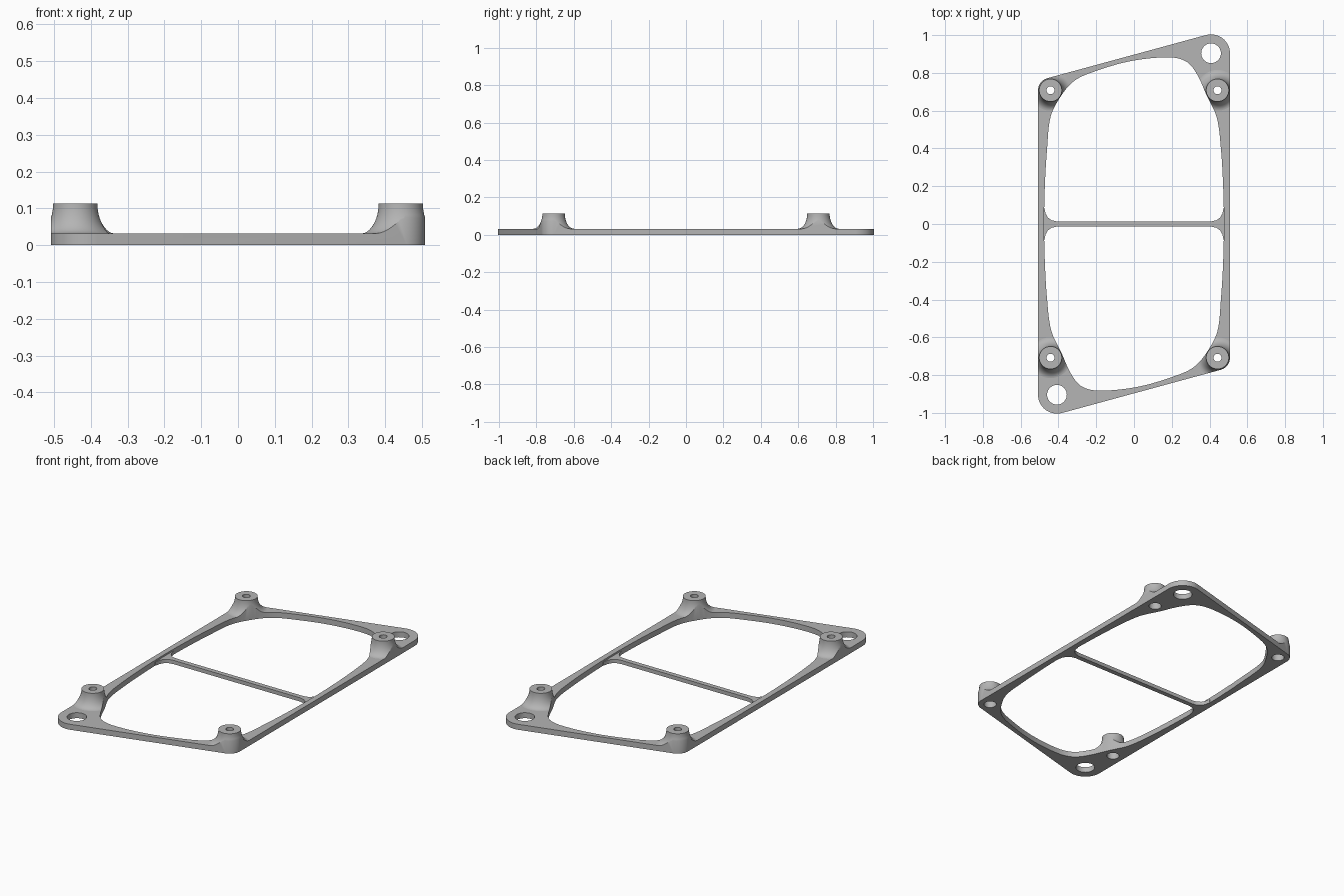
import bpy, bmesh, math
from mathutils import Vector

cube = bpy.data.objects.get("Cube")
if cube:
    bpy.data.objects.remove(cube)

grey = bpy.data.materials.new("plain grey")
grey.use_nodes = True
grey.diffuse_color = (0.46, 0.46, 0.46, 1)
grey.node_tree.nodes["Principled BSDF"].inputs["Base Color"].default_value = (0.46, 0.46, 0.46, 1)

THICK, TOP = 0.032, 0.113
POST_X, POST_Y = 0.442, 0.708
POSTS = [(sx * POST_X, sy * POST_Y) for sx in (-1, 1) for sy in (-1, 1)]
EARS = [(0.408, 0.904), (-0.408, -0.904)]


def to_object(bm, name):
    bmesh.ops.recalc_face_normals(bm, faces=bm.faces)
    mesh = bpy.data.meshes.new(name)
    bm.to_mesh(mesh)
    bm.free()
    mesh.materials.append(grey)
    obj = bpy.data.objects.new(name, mesh)
    bpy.context.collection.objects.link(obj)
    return obj


def prism(name, points, z0, z1):
    bm = bmesh.new()
    face = bm.faces.new([bm.verts.new((x, y, z0)) for x, y in points])
    up = bmesh.ops.extrude_face_region(bm, geom=[face])["geom"]
    verts = [g for g in up if isinstance(g, bmesh.types.BMVert)]
    bmesh.ops.translate(bm, vec=(0, 0, z1 - z0), verts=verts)
    return to_object(bm, name)


def lathe(name, profile, centre, steps=64):
    """Closed solid of revolution from (radius, height) points."""
    bm = bmesh.new()
    rings = []
    for r, z in profile:
        rings.append([bm.verts.new((centre[0] + r * math.cos(2 * math.pi * i / steps),
                                    centre[1] + r * math.sin(2 * math.pi * i / steps), z))
                      for i in range(steps)])
    for a, b in zip(rings, rings[1:]):
        for i in range(steps):
            j = (i + 1) % steps
            bm.faces.new((a[i], a[j], b[j], b[i]))
    bm.faces.new(rings[0])
    bm.faces.new(rings[-1])
    return to_object(bm, name)


def arc(centre, radius, start, end, steps=14):
    angles = [math.radians(start + (end - start) * i / steps) for i in range(steps + 1)]
    return [(centre[0] + radius * math.cos(a), centre[1] + radius * math.sin(a)) for a in angles]


def half_turn(points):
    return points + [(-x, -y) for x, y in points]


def smooth_loop(points, steps=6):
    """Closed Catmull-Rom curve through the points."""
    pts = [Vector(p) for p in points]
    n, out = len(pts), []
    for i in range(n):
        p0, p1, p2, p3 = (pts[(i + k) % n] for k in (-1, 0, 1, 2))
        m1 = (p2 - p0) * (p2 - p1).length / ((p2 - p1).length + (p1 - p0).length)
        m2 = (p3 - p1) * (p2 - p1).length / ((p3 - p2).length + (p2 - p1).length)
        for s in range(steps):
            t = s / steps
            p = ((2*t**3 - 3*t**2 + 1) * p1 + (t**3 - 2*t**2 + t) * m1
                 + (3*t**2 - 2*t**3) * p2 + (t**3 - t**2) * m2)
            out.append((p.x, p.y))
    return out


def combine(target, tool, operation):
    mod = target.modifiers.new("combine", "BOOLEAN")
    mod.operation, mod.object, mod.solver = operation, tool, "EXACT"
    bpy.context.view_layer.update()
    graph = bpy.context.evaluated_depsgraph_get()
    mesh = bpy.data.meshes.new_from_object(target.evaluated_get(graph))
    target.modifiers.remove(mod)
    target.data = mesh
    bpy.data.objects.remove(tool)


# Slab, larger than the frame, trimmed later
frame = prism("mounting_frame", [(-0.7, -1.2), (0.7, -1.2), (0.7, 1.2), (-0.7, 1.2)], 0, THICK)

# Posts with flared feet
flare = [(0.06 + 0.05 * (1 - math.cos(t)), TOP - (TOP - THICK) * math.sin(t))
         for t in (math.radians(88) * i / 12 for i in range(13))]
for c in POSTS:
    combine(frame, lathe("post", flare + [(0.112, 0.012)], c), "UNION")

# Outer outline: skewed plate with rounded corners
outline = half_turn(arc((-POST_X, POST_Y), 0.066, 180, 104.8) + arc(EARS[0], 0.1, 104.8, 0))
combine(frame, prism("outline", outline, -0.1, 0.3), "INTERSECT")

# Central opening
opening = half_turn([(-0.476, 0), (-0.472, 0.2), (-0.46, 0.4), (-0.441, 0.57), (-0.385, 0.68),
                     (-0.32, 0.755), (-0.23, 0.8), (-0.02, 0.862), (0.19, 0.882), (0.28, 0.858),
                     (0.335, 0.79), (0.385, 0.68), (0.438, 0.565), (0.46, 0.4), (0.472, 0.2)])
combine(frame, prism("opening", smooth_loop(opening), -0.1, 0.3), "DIFFERENCE")

# Cross bar with flared ends
flank = [(0.41, 0.014), (0.437, 0.02), (0.456, 0.034), (0.468, 0.055), (0.474, 0.085), (0.49, 0.085)]
bar = half_turn([(x, -y) for x, y in flank] + [(x, y) for x, y in reversed(flank)])
combine(frame, prism("cross_bar", bar, 0, 0.022), "UNION")

# Corner holes and stepped screw bores
for c in EARS:
    combine(frame, lathe("corner_hole", [(0.052, -0.1), (0.052, 0.3)], c, 48), "DIFFERENCE")
for c in POSTS:
    bore = [(0.034, -0.1), (0.034, 0.06), (0.021, 0.06), (0.021, 0.3)]
    combine(frame, lathe("bore", bore, c, 32), "DIFFERENCE")

bpy.ops.object.select_all(action="DESELECT")
frame.select_set(True)
bpy.context.view_layer.objects.active = frame
bpy.ops.object.shade_smooth_by_angle(angle=math.radians(30))
